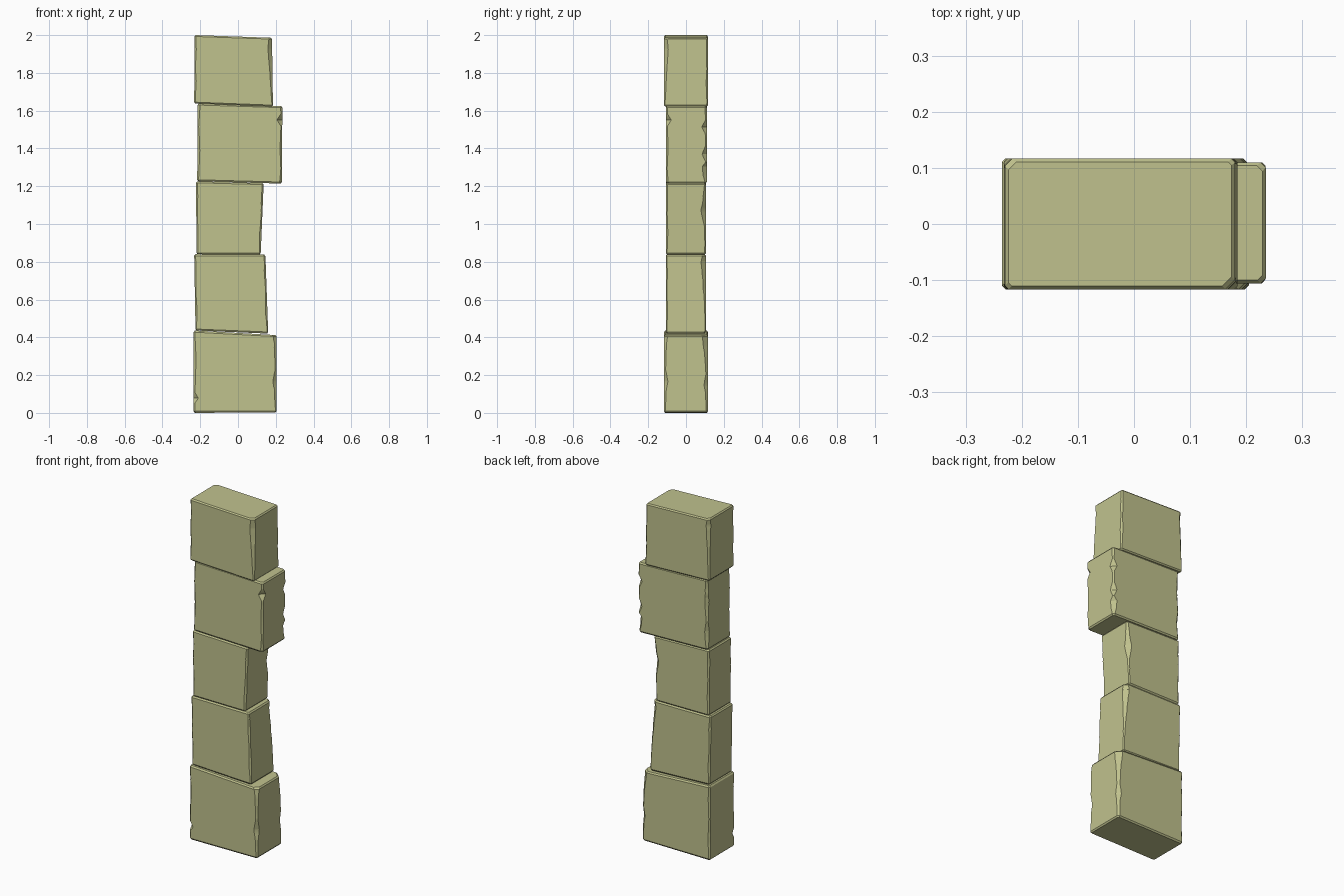
import bpy, bmesh, random
from math import radians

if "Cube" in bpy.data.objects:
    bpy.data.objects.remove(bpy.data.objects["Cube"])

random.seed(4)
stone = bpy.data.materials.new("pale_stone")
stone.diffuse_color = (0.53, 0.54, 0.27, 1)
stone.use_nodes = True
stone.node_tree.nodes["Principled BSDF"].inputs["Base Color"].default_value = stone.diffuse_color


def lerp(a, b, t):
    return a + (b - a) * t


def wear(knots, t):
    """Chamfer width at height t from (height, width) knots."""
    if t <= knots[0][0]:
        return knots[0][1]
    for (t0, w0), (t1, w1) in zip(knots, knots[1:]):
        if t <= t1:
            return lerp(w0, w1, (t - t0) / (t1 - t0))
    return knots[-1][1]


def block(name, left, right, y, bottom, top, worn):
    """Tapered stone. left/right: x at bottom, top; bottom/top: z at left, right.
    worn: chamfer knots for the front-left, front-right, back-right, back-left edges."""
    base = [(0, .005), (.3, .009), (.55, .005), (.8, .008), (1, .005)]
    worn = [worn.get(k, base) for k in ("fl", "fr", "br", "bl")]
    levels = sorted({0, .02, .98, 1} | {i / 12 for i in range(1, 12)}
                    | {t for k in worn for t, w in k if .02 < t < .98})
    bm = bmesh.new()
    rings = []
    for t in levels:
        rim = .006 if t in (0, 1) else 0
        xl, xr = lerp(*left, t) + rim, lerp(*right, t) - rim
        yf, yb = y[0] + rim, y[1] - rim
        w = [wear(k, t) + random.uniform(0, .002) for k in worn]
        pts = [(xl, yf + w[0]), (xl + w[0], yf), (xr - w[1], yf), (xr, yf + w[1]),
               (xr, yb - w[2]), (xr - w[2], yb), (xl + w[3], yb), (xl, yb - w[3])]
        ring = []
        for px, py in pts:
            u = (px - xl) / (xr - xl)
            z = lerp(lerp(*bottom, u), lerp(*top, u), t)
            ring.append(bm.verts.new((px, py, z)))
        rings.append(ring)
    for a, b in zip(rings, rings[1:]):
        for i in range(8):
            j = (i + 1) % 8
            bm.faces.new((a[i], a[j], b[j], b[i]))
    bm.faces.new(rings[0][::-1])
    bm.faces.new(rings[-1])
    bmesh.ops.recalc_face_normals(bm, faces=bm.faces)
    me = bpy.data.meshes.new(name)
    bm.to_mesh(me)
    bm.free()
    me.materials.append(stone)
    ob = bpy.data.objects.new(name, me)
    bpy.context.collection.objects.link(ob)
    bpy.ops.object.select_all(action="DESELECT")
    ob.select_set(True)
    bpy.context.view_layer.objects.active = ob
    bpy.ops.object.shade_smooth_by_angle(angle=radians(30))


# Five stacked stones, bottom to top, each with its own chipped edges
block("base_stone", (-.235, -.235), (.205, .205), (-.1165, .1165), (0, .003), (.436, .412), {
    "fl": [(0, .006), (.12, .006), (.18, .024), (.25, .005), (.6, .012), (1, .006)],
    "fr": [(0, .006), (.3, .012), (.4, .02), (.55, .008), (.9, .012), (1, .02)],
    "br": [(0, .008), (.25, .012), (.35, .02), (.5, .01), (.75, .018), (1, .03)]})
block("second_stone", (-.225, -.232), (.16, .145), (-.107, .105), (.436, .42), (.84, .838), {
    "br": [(0, .004), (.35, .006), (.7, .016), (.92, .024), (1, .016)]})
block("third_stone", (-.22, -.222), (.12, .136), (-.106, .105), (.84, .838), (1.226, 1.216), {
    "br": [(0, .004), (.4, .006), (.62, .026), (.72, .016), (1, .006)]})
block("fourth_stone", (-.216, -.214), (.232, .235), (-.106, .11), (1.226, 1.214), (1.638, 1.624), {
    "fl": [(0, .006), (.4, .012), (.7, .006), (1, .012)],
    "fr": [(0, .012), (.2, .005), (.5, .01), (.74, .006), (.82, .028), (.9, .006), (1, .008)],
    "br": [(0, .006), (.12, .02), (.22, .022), (.28, .005), (.38, .024), (.48, .006),
           (.65, .008), (.73, .026), (.82, .006), (1, .008)],
    "bl": [(0, .008), (.25, .016), (.4, .007), (.7, .014), (1, .008)]})
block("top_stone", (-.232, -.23), (.185, .18), (-.1165, .1165), (1.638, 1.622), (2, 1.986), {
    "fr": [(0, .004), (.3, .009), (.6, .015), (.85, .022), (1, .016)],
    "bl": [(0, .004), (.6, .012), (.9, .016), (1, .012)]})
